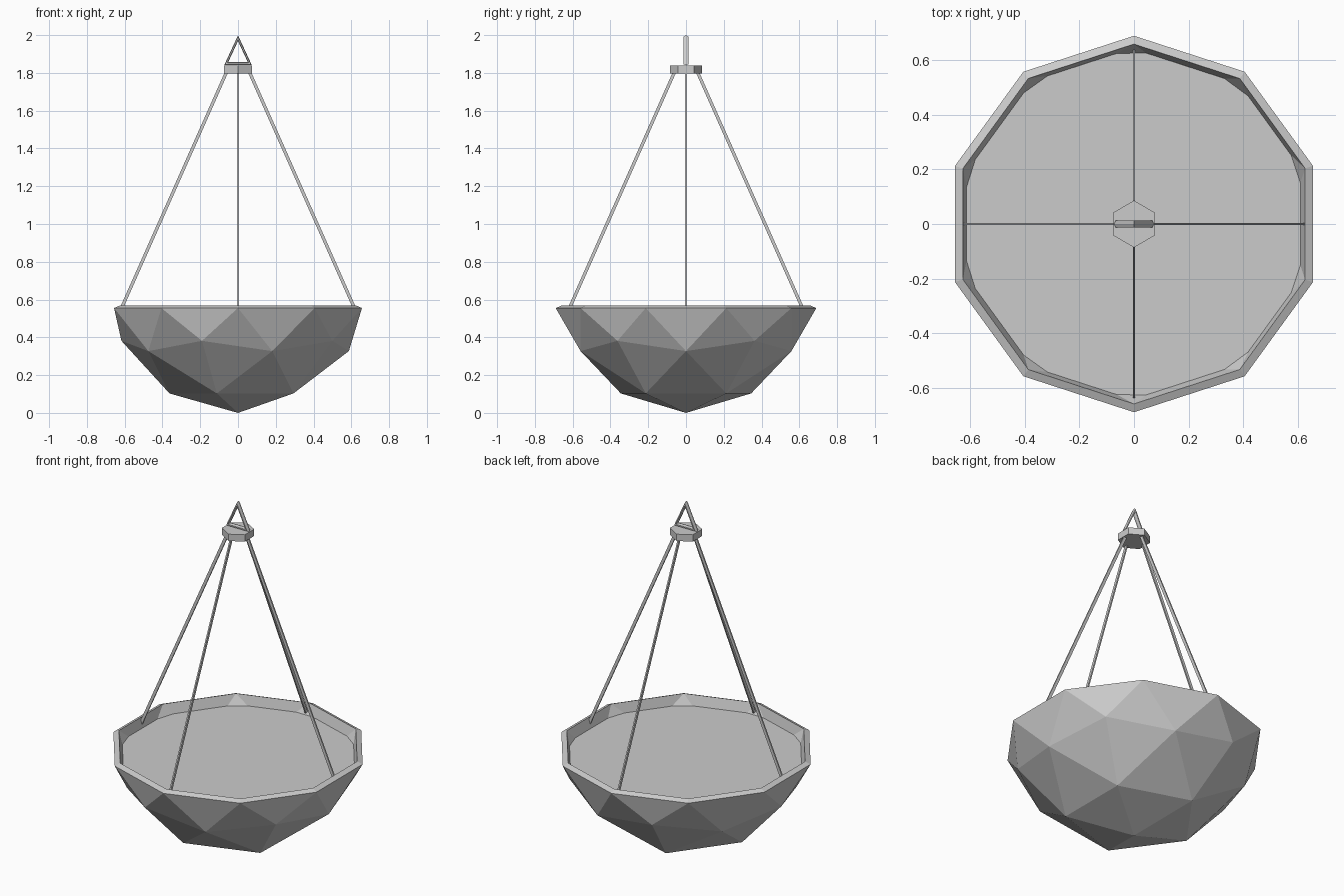
import bpy, bmesh, math
from mathutils import Vector, Matrix

if "Cube" in bpy.data.objects:
    bpy.data.objects.remove(bpy.data.objects["Cube"])

R, RIM_Z, WALL, FILL_Z = 0.69, 0.555, 0.033, 0.51


def make_object(name, bm):
    mesh = bpy.data.meshes.new(name)
    bm.to_mesh(mesh)
    bm.free()
    obj = bpy.data.objects.new(name, mesh)
    bpy.context.collection.objects.link(obj)
    return obj


def half_sphere():
    """Lower half of a low-poly icosphere with its equator pulled down."""
    bm = bmesh.new()
    bmesh.ops.create_icosphere(bm, subdivisions=2, radius=R)
    upper = [v for v in bm.verts if v.co.z > 0.01]
    bmesh.ops.delete(bm, geom=upper, context='VERTS')
    for v in bm.verts:
        v.co.z = RIM_Z if abs(v.co.z) < 0.01 else v.co.z + R
    bm.normal_update()
    return bm


# Bowl shell
bowl = make_object("bowl", half_sphere())
shell = bowl.modifiers.new("wall", 'SOLIDIFY')
shell.thickness = WALL
shell.offset = -1

# Flat fill inside the bowl: slice of the inner wall
bm = half_sphere()
for v, n in [(v, v.normal.copy()) for v in bm.verts]:
    v.co -= n * WALL
bmesh.ops.bisect_plane(bm, geom=bm.verts[:] + bm.edges[:] + bm.faces[:],
                       plane_co=(0, 0, FILL_Z), plane_no=(0, 0, 1), clear_outer=True)
old = bm.faces[:]
ring = [e for e in bm.edges if e.is_boundary]
bmesh.ops.contextual_create(bm, geom=ring)
bmesh.ops.delete(bm, geom=old, context='FACES')
bm.normal_update()
for f in bm.faces:
    if f.normal.z < 0:
        f.normal_flip()
make_object("bowl_fill", bm)

# Four hanging rods
for i in range(4):
    a, b = Vector((0.63, 0, 0.525)), Vector((0.058, 0, 1.81))
    d = b - a
    bm = bmesh.new()
    bmesh.ops.create_cube(bm, size=1)
    spin = Matrix.Rotation(i * math.pi / 2, 4, 'Z')
    tilt = Matrix.Rotation(math.atan2(d.x, d.z), 4, 'Y')
    size = Matrix.Diagonal((0.017, 0.008, d.length, 1))
    bm.transform(spin @ Matrix.Translation((a + b) / 2) @ tilt @ size)
    make_object(f"hanging_rod_{i + 1}", bm)

# Hexagonal cap
bm = bmesh.new()
bmesh.ops.create_cone(bm, cap_ends=True, segments=6, radius1=0.086, radius2=0.086, depth=0.04)
bm.transform(Matrix.Translation((0, 0, 1.818)))
cap = make_object("top_cap", bm)
if max(v.co.x for v in cap.data.vertices) > 0.08:
    cap.data.transform(Matrix.Rotation(math.pi / 6, 4, 'Z'))

# Triangular hanging ring: three-sided torus standing upright
bpy.ops.mesh.primitive_torus_add(major_segments=3, minor_segments=6,
                                 major_radius=0.09, minor_radius=0.015)
hook = bpy.context.object
hook.name = "hanging_ring"
hook.data.transform(Matrix.Translation((0, 0, 1.894)) @ Matrix.Diagonal((0.8, 1, 1, 1))
                    @ Matrix.Rotation(math.pi / 2, 4, 'X') @ Matrix.Rotation(math.pi / 2, 4, 'Z'))
